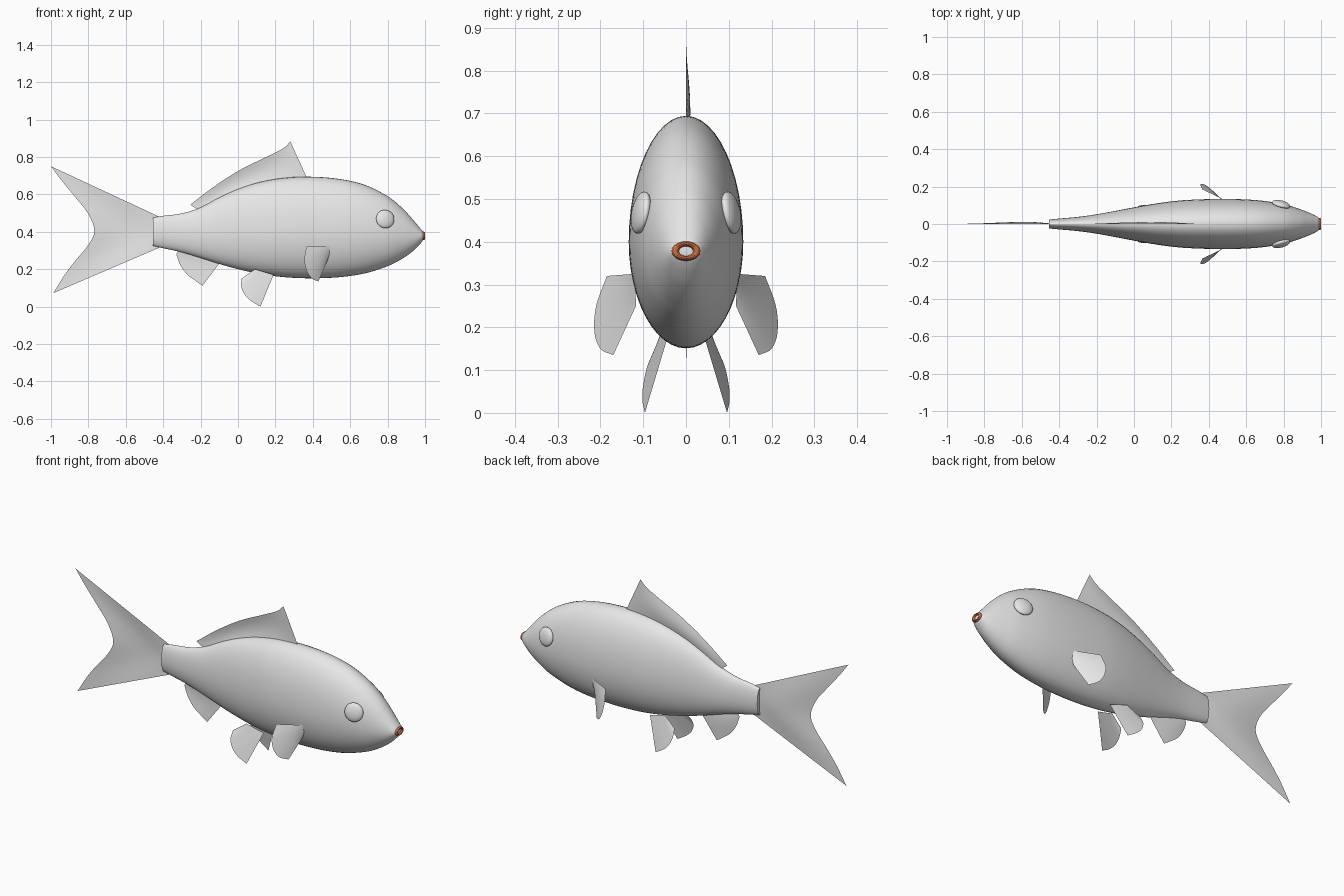
import bpy, bmesh, math
from mathutils import Vector

cube = bpy.data.objects.get("Cube")
if cube:
    bpy.data.objects.remove(cube)


def material(name, colour):
    mat = bpy.data.materials.new(name)
    mat.use_nodes = True
    mat.diffuse_color = (*colour, 1)
    mat.node_tree.nodes["Principled BSDF"].inputs["Base Color"].default_value = (*colour, 1)
    return mat


GREY = material("pale grey", (.8, .8, .8))
ORANGE = material("lip orange", (.6, .16, .06))


def make_object(name, bm, mat, angle=60):
    mesh = bpy.data.meshes.new(name)
    bm.to_mesh(mesh)
    bm.free()
    obj = bpy.data.objects.new(name, mesh)
    bpy.context.collection.objects.link(obj)
    mesh.materials.append(mat)
    bpy.ops.object.select_all(action='DESELECT')
    obj.select_set(True)
    bpy.context.view_layer.objects.active = obj
    bpy.ops.object.shade_smooth_by_angle(angle=math.radians(angle))
    return obj


def spline(points, t):
    """Point at t (0 to 1) on a smooth curve through the given points."""
    pts = [Vector(p) for p in points]
    last = len(pts) - 1
    i = min(int(t * last), last - 1)
    f = t * last - i
    b, c = pts[i], pts[i + 1]
    a = pts[i - 1] if i > 0 else b * 2 - c
    d = pts[i + 2] if i + 2 <= last else c * 2 - b
    return (b * 2 + (c - a) * f + (a * 2 - b * 5 + c * 4 - d) * f ** 2
            + (b * 3 - a - c * 3 + d) * f ** 3) / 2


def bridge(bm, rows, closed):
    for low, high in zip(rows, rows[1:]):
        for i in range(len(low) if closed else len(low) - 1):
            j = (i + 1) % len(low)
            bm.faces.new((low[i], low[j], high[j], high[i]))


# Body: egg-shaped sections given as (x, top, bottom, half width)
SECTIONS = [
    (-.455, .475, .325, .024), (-.4, .485, .312, .029), (-.3, .498, .29, .038),
    (-.2, .53, .26, .052), (-.1, .583, .228, .07), (0, .628, .2, .089),
    (.12, .666, .174, .11), (.25, .688, .157, .126), (.4, .694, .151, .133),
    (.55, .681, .158, .133), (.68, .65, .178, .125), (.8, .59, .216, .106),
    (.88, .525, .257, .082), (.935, .465, .296, .061), (.968, .426, .328, .046),
    (.987, .404, .352, .034), (.991, .394, .362, .024),
]


def build_body(sides=48, rings=96):
    bm = bmesh.new()
    rows = []
    for k in range(rings + 1):
        x, top, bottom, width = spline(SECTIONS, k / rings)
        middle = bottom + (top - bottom) * .46
        row = []
        for s in range(sides):
            a = math.tau * s / sides
            reach = top - middle if math.sin(a) > 0 else middle - bottom
            row.append(bm.verts.new((x, width * math.cos(a), middle + reach * math.sin(a))))
        rows.append(row)
    bridge(bm, rows, True)
    for row in (rows[0], rows[-1]):
        bm.faces.new(row)
    bmesh.ops.recalc_face_normals(bm, faces=bm.faces)
    make_object("body", bm, GREY)


build_body()


# Mouth: oval lip ring at the nose
bpy.ops.mesh.primitive_torus_add(major_radius=.025, minor_radius=.0085, major_segments=32,
                                 minor_segments=12, location=(.9915, 0, .378),
                                 rotation=(0, math.pi / 2, 0))
lips = bpy.context.object
lips.name = "lips"
lips.scale.x = .68
lips.data.materials.append(ORANGE)
bpy.ops.object.shade_smooth_by_angle()


# Eyes: flattened balls lying along the sides of the head
for side, label in ((1, "left"), (-1, "right")):
    bm = bmesh.new()
    bmesh.ops.create_uvsphere(bm, u_segments=32, v_segments=16, radius=.05)
    eye = make_object(label + "_eye", bm, GREY)
    eye.scale.z = .38
    eye.location = (.787, side * .105, .468)
    outward = Vector((.27, side, .2))
    eye.rotation_euler = outward.to_track_quat('Z', 'Y').to_euler()


# Fins: thin sheets spanning a root curve and an outer edge curve
def build_fin(name, root, edge, side=1, bulge=0, along=32, across=8):
    bm = bmesh.new()
    rows = []
    for i in range(along + 1):
        t = i / along
        start, end = spline(root, t), spline(edge, t)
        row = []
        for j in range(across + 1):
            p = start.lerp(end, j / across)
            p.y += bulge * math.sin(math.pi * t) * math.sin(math.pi * j / across)
            row.append(bm.verts.new((p.x, p.y * side, p.z)))
        rows.append(row)
    bridge(bm, rows, False)
    make_object(name, bm, GREY)


def flat(*points):
    return [(x, 0, z) for x, z in points]


build_fin("tail_fin",
          flat((-.42, .48), (-.42, .4), (-.42, .315)),
          flat((-1, .75), (-.94, .67), (-.87, .585), (-.8, .495), (-.768, .405),
               (-.8, .33), (-.87, .245), (-.93, .165), (-.987, .072)),
          bulge=.012)
build_fin("dorsal_fin",
          flat((-.21, .515), (0, .61), (.2, .66), (.37, .685)),
          flat((-.255, .545), (-.13, .64), (.01, .73), (.16, .804), (.24, .845), (.28, .882)),
          bulge=.01)
build_fin("anal_fin",
          flat((-.32, .3), (-.2, .28), (-.1, .23)),
          flat((-.33, .28), (-.31, .225), (-.275, .175), (-.23, .14), (-.19, .112)),
          bulge=.005)

for side, label in ((1, "left"), (-1, "right")):
    build_fin(label + "_pectoral_fin",
              [(.5, .12, .325), (.49, .118, .285), (.48, .117, .25)],
              [(.365, .185, .32), (.355, .21, .25), (.368, .214, .19),
               (.395, .2, .15), (.43, .17, .135)], side)
    build_fin(label + "_pelvic_fin",
              [(.09, .055, .2), (.14, .05, .185), (.19, .045, .17)],
              [(.02, .072, .15), (.017, .09, .11), (.035, .1, .065),
               (.07, .102, .03), (.12, .096, 0)], side)
